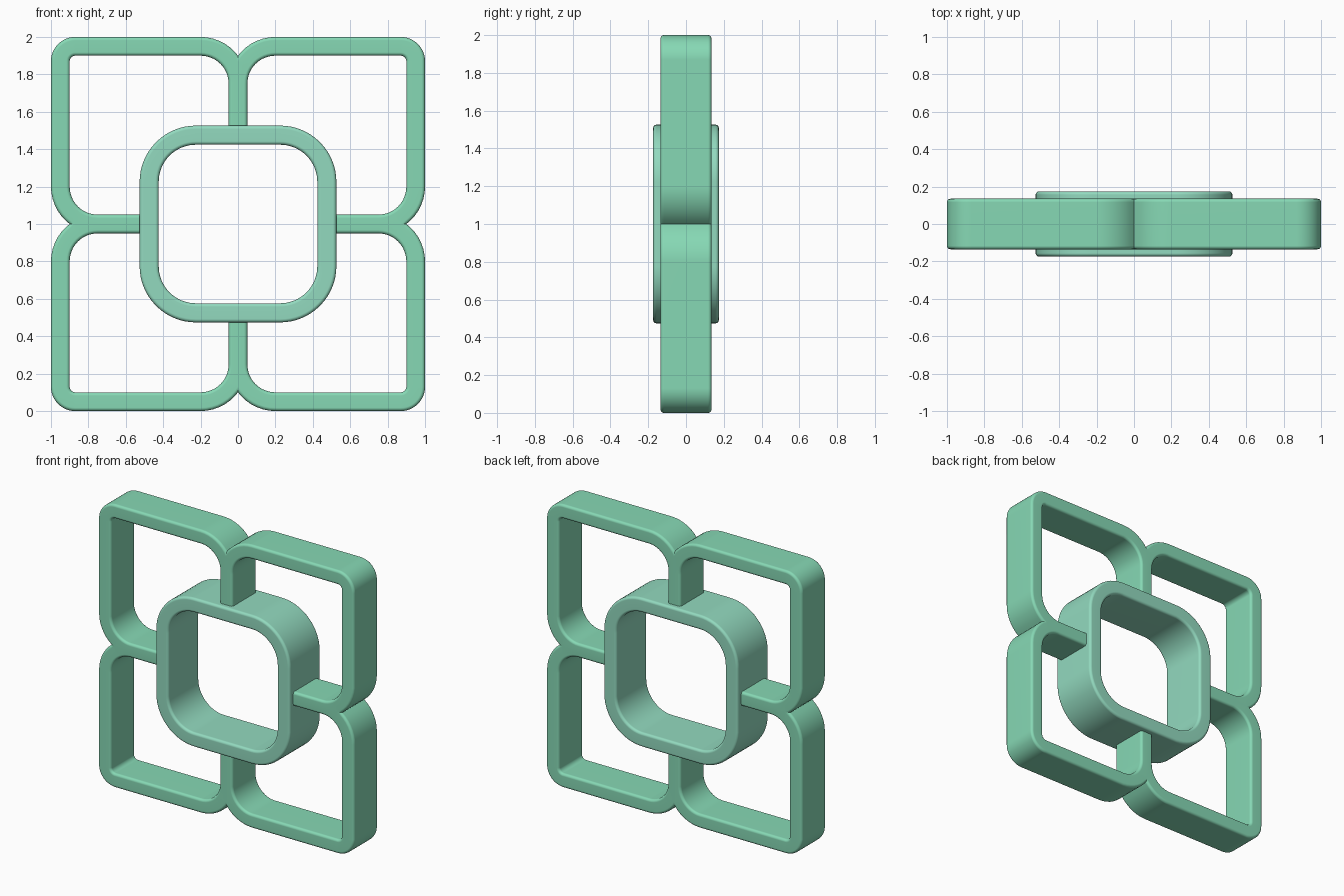
import bpy, bmesh, math
from mathutils import Vector

if "Cube" in bpy.data.objects:
    bpy.data.objects.remove(bpy.data.objects["Cube"])


def material(name, rgb):
    m = bpy.data.materials.new(name)
    m.diffuse_color = (*rgb, 1)
    m.use_nodes = True
    m.node_tree.nodes["Principled BSDF"].inputs["Base Color"].default_value = m.diffuse_color
    return m


def arc(cx, cz, r, a0, a1, n=12):
    """Rounded corner as (point, outward normal) pairs in the xz plane."""
    out = []
    for i in range(n + 1):
        a = math.radians(a0 + (a1 - a0) * i / n)
        d = Vector((math.cos(a), 0, math.sin(a)))
        out.append((Vector((cx, 0, cz)) + d * r, d))
    return out


def section(half_w, half_d, bevel, n=4):
    """Rounded rectangle cross-section as (offset, y) pairs."""
    pts = []
    for k, (sx, sy) in enumerate(((1, 1), (-1, 1), (-1, -1), (1, -1))):
        for i in range(n + 1):
            a = math.radians(90 * k + 90 * i / n)
            pts.append((sx * (half_w - bevel) + bevel * math.cos(a),
                        sy * (half_d - bevel) + bevel * math.sin(a)))
    return pts


def sweep(path, prof, closed):
    bm = bmesh.new()
    rows = [[bm.verts.new(p + n * o + Vector((0, y, 0))) for o, y in prof]
            for p, n in path]
    for i in range(len(rows) if closed else len(rows) - 1):
        a, b = rows[i], rows[(i + 1) % len(rows)]
        for j in range(len(prof)):
            k = (j + 1) % len(prof)
            bm.faces.new((a[j], a[k], b[k], b[j]))
    bmesh.ops.recalc_face_normals(bm, faces=bm.faces)
    return bm


def finish(bm, name, mat, mirrored=False):
    me = bpy.data.meshes.new(name)
    bm.to_mesh(me)
    bm.free()
    ob = bpy.data.objects.new(name, me)
    bpy.context.collection.objects.link(ob)
    ob.location.z = 1
    me.materials.append(mat)
    bpy.ops.object.select_all(action='DESELECT')
    ob.select_set(True)
    bpy.context.view_layer.objects.active = ob
    if mirrored:
        mod = ob.modifiers.new("mirror", 'MIRROR')
        mod.use_axis = (True, False, True)
        bpy.ops.object.modifier_apply(modifier=mod.name)
    bpy.ops.object.shade_smooth_by_angle(angle=math.radians(35))
    mod = ob.modifiers.new("weighted_normals", 'WEIGHTED_NORMAL')
    mod.keep_sharp = True
    return ob


frame_mat = material("frame_green", (0.24, 0.69, 0.46))
ring_mat = material("ring_green", (0.29, 0.70, 0.52))

# One petal of the frame, its bars ending inside the ring wall
path = [(Vector((0, 0, 0.47)), Vector((-1, 0, 0)))]
path += arc(0.20, 0.75, 0.20, 180, 90)
path += arc(0.87, 0.87, 0.08, 90, 0)
path += arc(0.75, 0.20, 0.20, 0, -90)
path += [(Vector((0.47, 0, 0)), Vector((0, 0, -1)))]
bm = sweep(path, section(0.05, 0.135, 0.018), False)

# Trim at the symmetry planes, then mirror into four petals
for axis in ((1, 0, 0), (0, 0, 1)):
    bmesh.ops.bisect_plane(bm, geom=bm.verts[:] + bm.edges[:] + bm.faces[:],
                           dist=1e-5, plane_co=(0, 0, 0), plane_no=axis,
                           clear_inner=True)
finish(bm, "petal_frame", frame_mat, mirrored=True)

# Central rounded square ring
path = []
for k, (sx, sz) in enumerate(((1, 1), (-1, 1), (-1, -1), (1, -1))):
    path += arc(sx * 0.225, sz * 0.225, 0.25, 90 * k, 90 * k + 90, 16)
finish(sweep(path, section(0.051, 0.174, 0.018), True), "center_ring", ring_mat)
